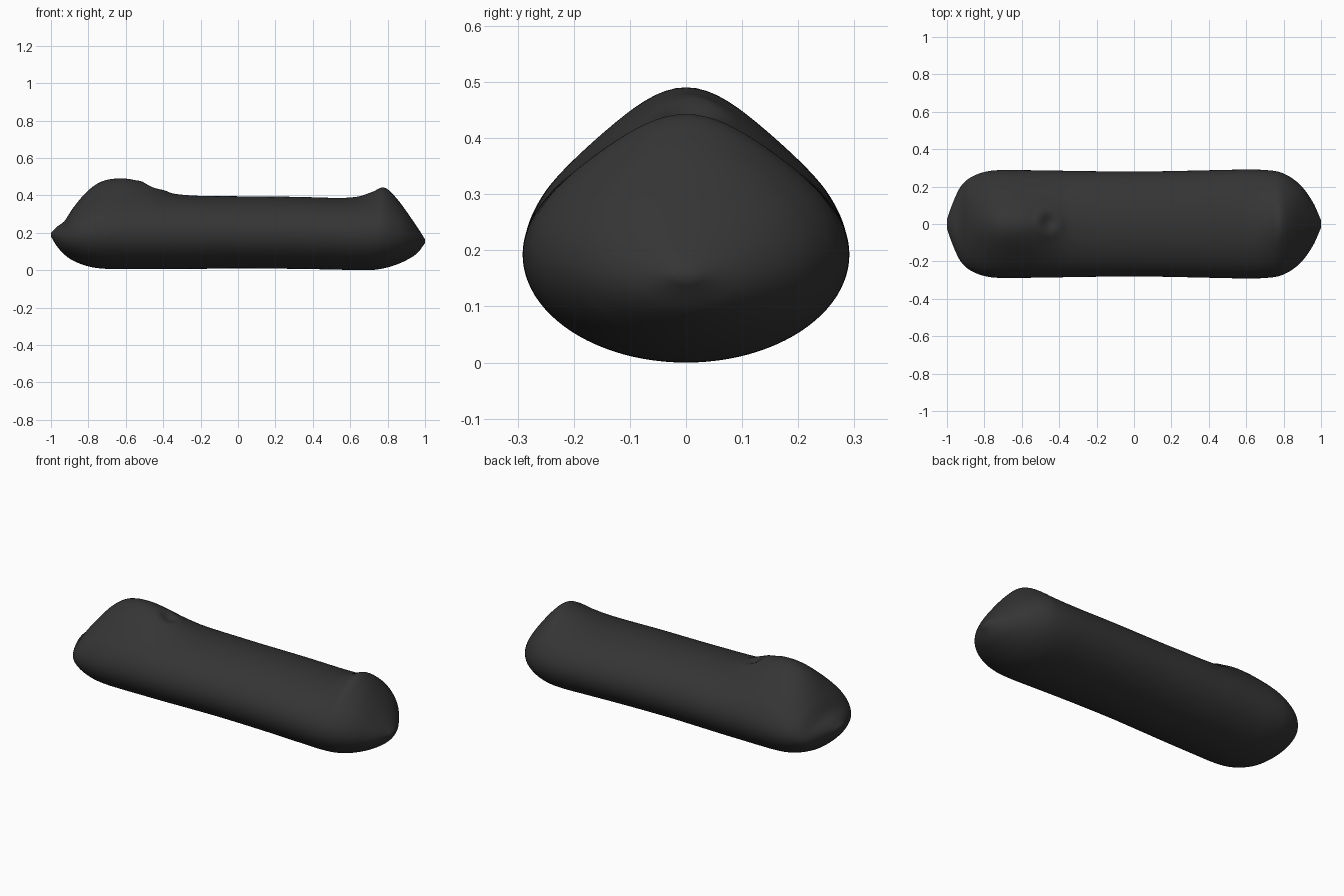
import bpy, bmesh, math

if "Cube" in bpy.data.objects:
    bpy.data.objects.remove(bpy.data.objects["Cube"])

# Stations along the body: x, bottom z, top z, half width, ridge height on top
ST = [
    (-1.00, 0.185, 0.205, 0.025, 0.0),
    (-0.97, 0.135, 0.235, 0.110, 0.0),
    (-0.93, 0.090, 0.265, 0.195, 0.0),
    (-0.88, 0.055, 0.325, 0.245, 0.015),
    (-0.80, 0.025, 0.370, 0.278, 0.062),
    (-0.72, 0.013, 0.392, 0.288, 0.090),
    (-0.61, 0.010, 0.400, 0.288, 0.095),
    (-0.52, 0.010, 0.402, 0.287, 0.074),
    (-0.43, 0.010, 0.402, 0.286, 0.038),
    (-0.35, 0.010, 0.402, 0.284, 0.013),
    (-0.20, 0.012, 0.402, 0.282, 0.0),
    (0.00, 0.014, 0.400, 0.280, 0.0),
    (0.30, 0.012, 0.397, 0.285, 0.0),
    (0.52, 0.008, 0.391, 0.290, 0.0),
    (0.64, 0.005, 0.389, 0.291, 0.009),
    (0.72, 0.006, 0.388, 0.287, 0.036),
    (0.78, 0.015, 0.384, 0.277, 0.063),
    (0.84, 0.032, 0.358, 0.248, 0.040),
    (0.90, 0.058, 0.312, 0.197, 0.008),
    (0.96, 0.097, 0.232, 0.110, 0.0),
    (1.00, 0.150, 0.170, 0.020, 0.0),
]


def slope(i, c):
    a, b = ST[max(i - 1, 0)], ST[min(i + 1, len(ST) - 1)]
    return (b[c] - a[c]) / (b[0] - a[0])


def sample(x):
    """Smooth Hermite interpolation of the stations."""
    i = 0
    while i < len(ST) - 2 and x > ST[i + 1][0]:
        i += 1
    p, q = ST[i], ST[i + 1]
    h = q[0] - p[0]
    t = (x - p[0]) / h
    return [(2*t**3 - 3*t**2 + 1) * p[c] + (t**3 - 2*t**2 + t) * h * slope(i, c)
            + (3*t**2 - 2*t**3) * q[c] + (t**3 - t**2) * h * slope(i + 1, c)
            for c in range(1, 5)]


def gauss(d, s):
    return math.exp(-0.5 * (d / s) ** 2)


RINGS, SEGS = 180, 96
bm = bmesh.new()
rings = []
for k in range(RINGS + 1):
    u = 2 * k / RINGS - 1
    x = 0.5 * u + 0.5 * math.sin(u * math.pi / 2)   # denser at the ends
    zb, zt, w, ridge = sample(x)
    mid, half = (zb + zt) / 2, (zt - zb) / 2
    ring = []
    for j in range(SEGS):
        a = 2 * math.pi * j / SEGS
        y, z = w * math.cos(a), mid + half * math.sin(a)
        if math.sin(a) > 0:
            fade = min(1, math.sin(a) * 2)
            # end ridges, small dimple and shallow hollow on the left ridge
            z += fade * max(ridge, 0) * gauss(y, 0.115)
            z -= fade * 0.018 * gauss(math.hypot(x + 0.455, y - 0.01), 0.025)
            z += fade * 0.006 * gauss(math.hypot(x + 0.455, y - 0.01) - 0.06, 0.02)
        ring.append(bm.verts.new((x, y, z)))
    rings.append(ring)

for r, s in zip(rings, rings[1:]):
    for j in range(SEGS):
        n = (j + 1) % SEGS
        bm.faces.new((r[j], r[n], s[n], s[j]))
bm.faces.new(rings[0])
bm.faces.new(rings[-1])
bmesh.ops.recalc_face_normals(bm, faces=bm.faces[:])
zmin = min(v.co.z for v in bm.verts)
bmesh.ops.translate(bm, verts=bm.verts[:], vec=(0, 0, -zmin))

mesh = bpy.data.meshes.new("padded_body")
bm.to_mesh(mesh)
bm.free()
mesh.shade_smooth()
body = bpy.data.objects.new("padded_body", mesh)
bpy.context.collection.objects.link(body)

# Dark covering
mat = bpy.data.materials.new("dark_cover")
mat.diffuse_color = (0.035, 0.035, 0.035, 1)
mat.use_nodes = True
mat.node_tree.nodes["Principled BSDF"].inputs["Base Color"].default_value = mat.diffuse_color
mesh.materials.append(mat)
